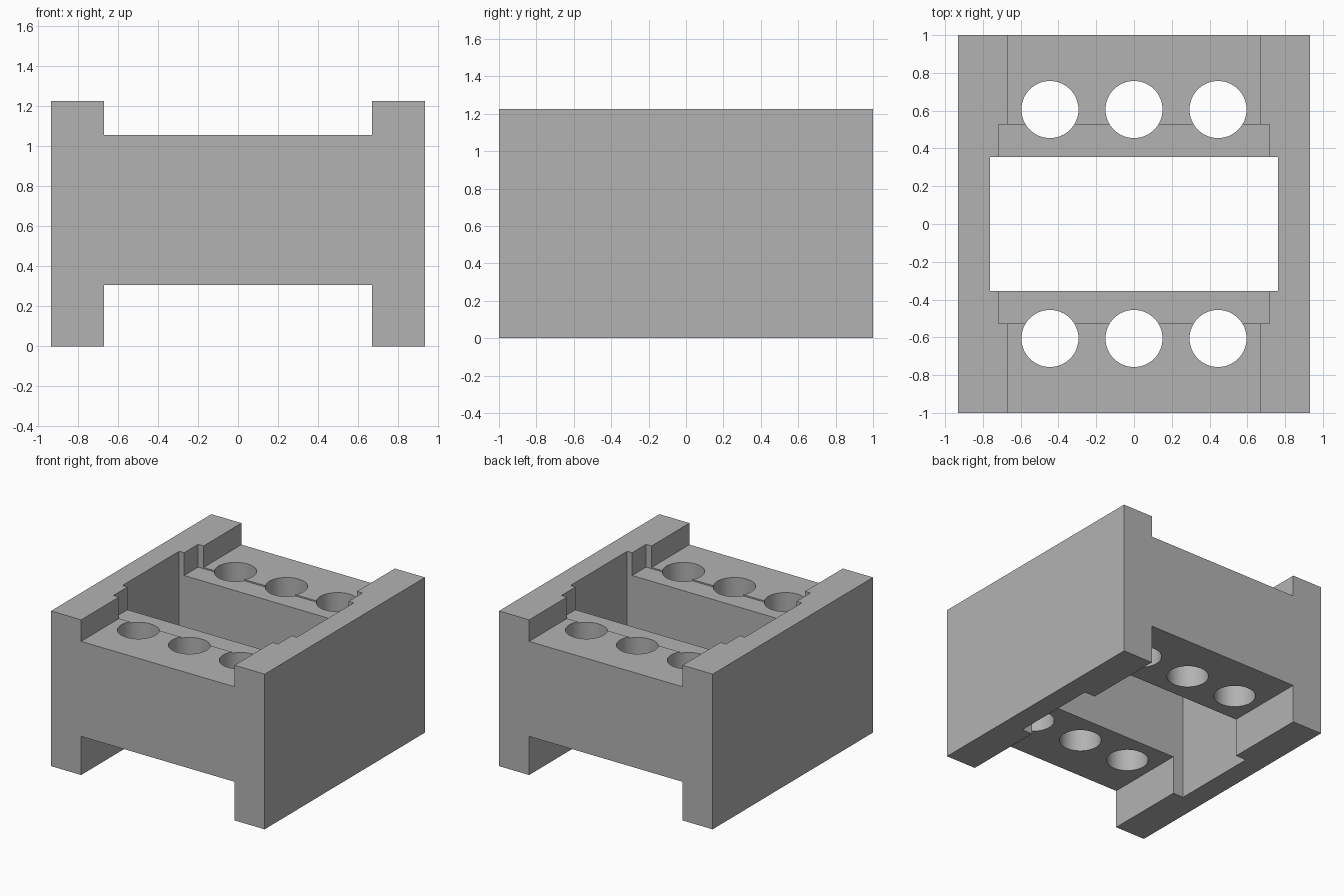
import bpy
import bmesh
from mathutils import Matrix

if "Cube" in bpy.data.objects:
    bpy.data.objects.remove(bpy.data.objects["Cube"], do_unlink=True)

# Main dimensions
WIDTH, LENGTH, HEIGHT = 0.933, 1.0, 1.225    # half width, half length, full height
INNER, DECK_LOW, DECK_TOP = 0.67, 0.305, 1.055
WINDOW_X, WINDOW_Y = 0.762, 0.354
RECESS_X, RECESS_Y, RECESS_Z = 0.718, 0.528, 1.045
HOLE_RADIUS, HOLE_X, HOLE_Y = 0.151, 0.445, 0.606

grey = bpy.data.materials.new("plain grey")
grey.use_nodes = True
colour = (0.45, 0.45, 0.45, 1)
grey.diffuse_color = colour
grey.node_tree.nodes["Principled BSDF"].inputs["Base Color"].default_value = colour


def make_object(name, bm):
    bmesh.ops.recalc_face_normals(bm, faces=bm.faces)
    mesh = bpy.data.meshes.new(name)
    bm.to_mesh(mesh)
    bm.free()
    mesh.materials.append(grey)
    obj = bpy.data.objects.new(name, mesh)
    bpy.context.collection.objects.link(obj)
    return obj


def box(name, half_x, half_y, low, high):
    bm = bmesh.new()
    scale = Matrix.Diagonal((2 * half_x, 2 * half_y, high - low, 1))
    bmesh.ops.create_cube(bm, size=1, matrix=Matrix.Translation((0, 0, (low + high) / 2)) @ scale)
    return make_object(name, bm)


# H-shaped body, extruded from front to back
right_half = [(INNER, DECK_LOW), (INNER, 0), (WIDTH, 0),
              (WIDTH, HEIGHT), (INNER, HEIGHT), (INNER, DECK_TOP)]
outline = right_half + [(-x, z) for x, z in reversed(right_half)]
bm = bmesh.new()
face = bm.faces.new([bm.verts.new((x, -LENGTH, z)) for x, z in outline])
extruded = bmesh.ops.extrude_face_region(bm, geom=[face])["geom"]
bmesh.ops.translate(bm, vec=(0, 2 * LENGTH, 0),
                    verts=[v for v in extruded if isinstance(v, bmesh.types.BMVert)])
body = make_object("block_body", bm)

# Cutters: shallow recess, central window and the two rows of holes
cutters = [box("recess_cutter", RECESS_X, RECESS_Y, RECESS_Z, HEIGHT + 0.2),
           box("window_cutter", WINDOW_X, WINDOW_Y, -0.2, HEIGHT + 0.2)]
bm = bmesh.new()
for x in (-HOLE_X, 0, HOLE_X):
    for y in (-HOLE_Y, HOLE_Y):
        bmesh.ops.create_cone(bm, cap_ends=True, segments=64, radius1=HOLE_RADIUS,
                              radius2=HOLE_RADIUS, depth=2,
                              matrix=Matrix.Translation((x, y, DECK_TOP / 2)))
cutters.append(make_object("hole_cutter", bm))

for cutter in cutters:
    cutter.hide_render = True
    mod = body.modifiers.new(cutter.name, "BOOLEAN")
    mod.operation = "DIFFERENCE"
    mod.solver = "EXACT"
    mod.object = cutter

# Bake the cuts, drop the cutters and smooth only the round holes
bpy.context.view_layer.update()
evaluated = body.evaluated_get(bpy.context.evaluated_depsgraph_get())
cut_mesh = bpy.data.meshes.new_from_object(evaluated)
body.modifiers.clear()
body.data = cut_mesh
cut_mesh.materials.clear()
cut_mesh.materials.append(grey)
for cutter in cutters:
    bpy.data.objects.remove(cutter, do_unlink=True)

bpy.ops.object.select_all(action="DESELECT")
body.select_set(True)
bpy.context.view_layer.objects.active = body
bpy.ops.object.shade_smooth_by_angle()
